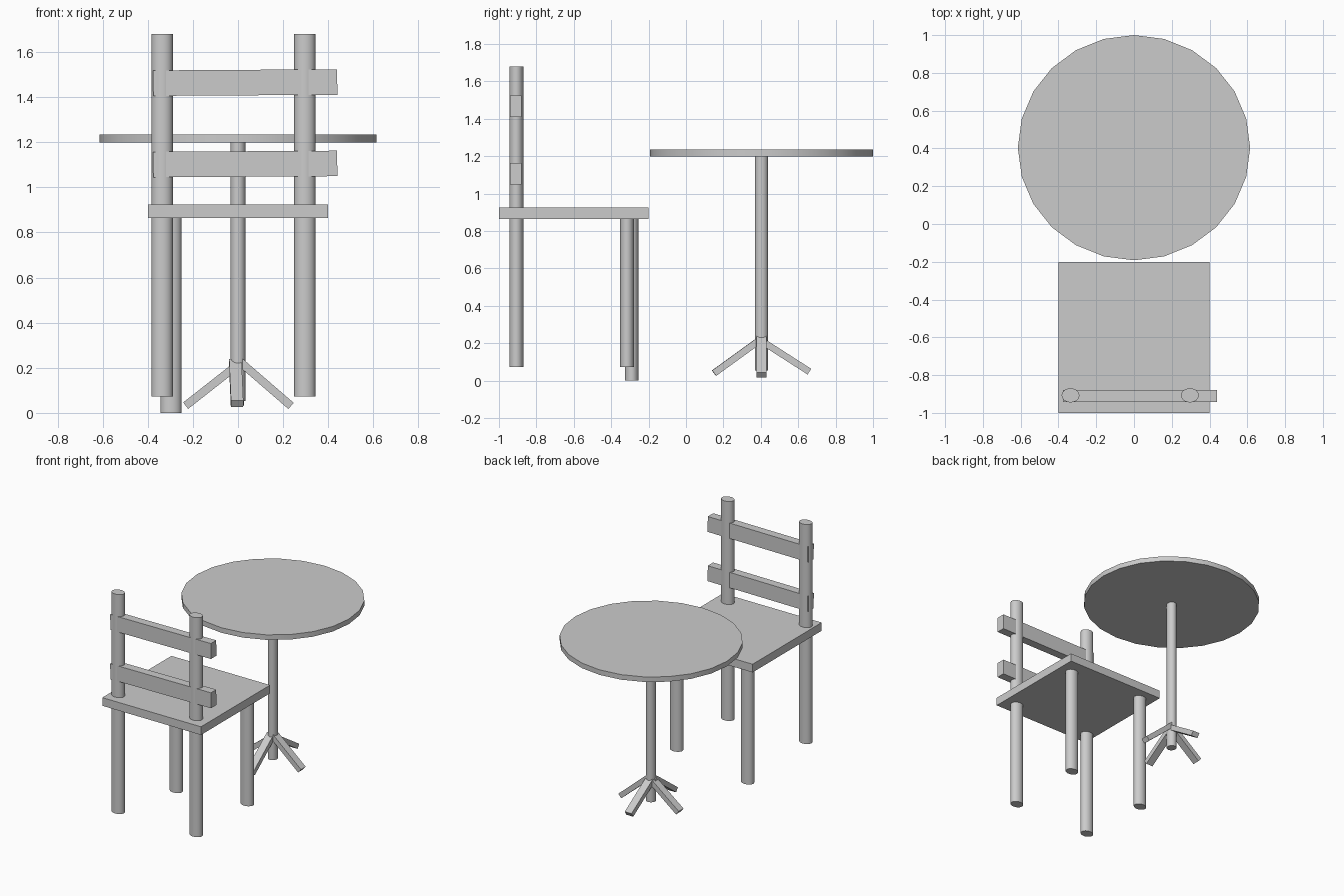
import bpy, math
from mathutils import Vector, Matrix

if "Cube" in bpy.data.objects:
    bpy.data.objects.remove(bpy.data.objects["Cube"])


def cylinder(name, x, y, z0, z1, rx, ry, sides=24):
    bpy.ops.mesh.primitive_cylinder_add(vertices=sides, radius=1, depth=1)
    ob = bpy.context.object
    ob.name = name
    ob.data.transform(Matrix.Diagonal((rx, ry, z1 - z0, 1)))
    ob.location = (x, y, (z0 + z1) / 2)
    bpy.ops.object.shade_smooth_by_angle(angle=math.radians(30))
    return ob


def bar(name, start, end, width, thickness):
    # box running from start to end, width horizontal
    a, b = Vector(start), Vector(end)
    along = (b - a).normalized()
    side = Vector((0, 0, 1)).cross(along).normalized()
    up = along.cross(side)
    bpy.ops.mesh.primitive_cube_add(size=1)
    ob = bpy.context.object
    ob.name = name
    ob.data.transform(Matrix.Diagonal(((b - a).length, width, thickness, 1)))
    rot = Matrix((along, side, up)).transposed().to_4x4()
    ob.matrix_world = Matrix.Translation((a + b) / 2) @ rot
    return ob


# Round table: top and pole
TY = 0.404
cylinder("table_top", 0, TY, 1.198, 1.235, 0.615, 0.596)
cylinder("table_pole", 0, TY, 0.053, 1.2, 0.033, 0.035)

# Four splayed table feet: (name, hub height, end point)
for name, hub_z, end in [
    ("left", 0.214, (-0.232, TY, 0.032)),
    ("right", 0.234, (0.235, TY, 0.031)),
    ("front", 0.224, (-0.004, 0.15, 0.040)),
    ("back", 0.212, (0, 0.66, 0.048)),
]:
    hub_x = -0.012 if name == "front" else 0
    bar("table_foot_" + name, (hub_x, TY, hub_z), end, 0.055, 0.036)

# Chair seat
bar("seat", (-0.4, -0.6, 0.895), (0.4, -0.6, 0.895), 0.8, 0.06)

# Back posts double as rear legs
for name, x in (("left", -0.336), ("right", 0.296)):
    cylinder("back_post_" + name, x, -0.907, 0.072, 1.68, 0.047, 0.0375)

# Front legs
cylinder("front_leg_left", -0.297, -0.29, 0, 0.87, 0.047, 0.0365)
cylinder("front_leg_right", 0.296, -0.315, 0.072, 0.87, 0.047, 0.0375)

# Backrest slats, overhanging the right post
for name, z in (("lower", 1.103), ("upper", 1.464)):
    bar("back_slat_" + name, (-0.376, -0.911, z - 0.002), (0.44, -0.911, z + 0.003), 0.062, 0.113)
